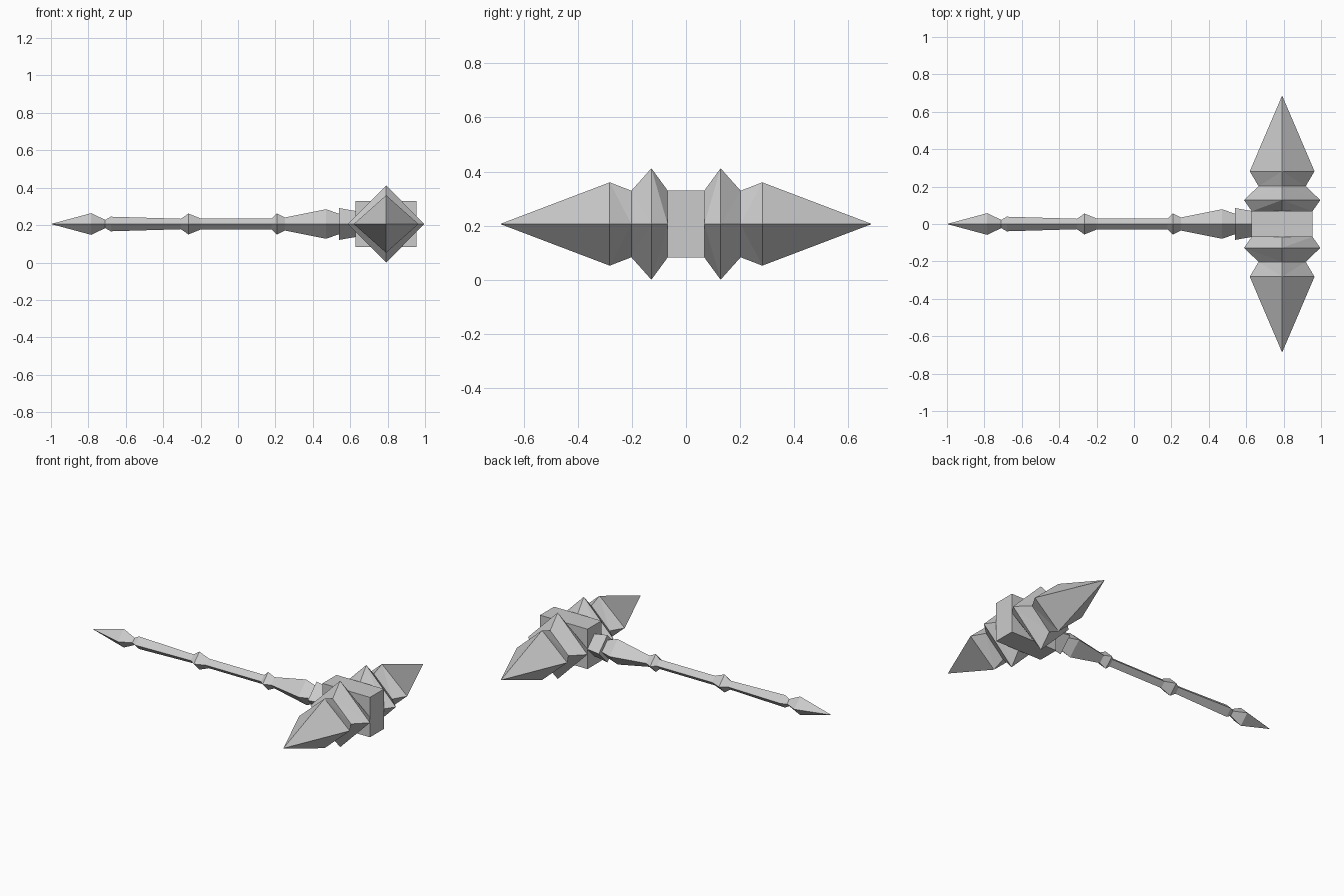
import bpy
import bmesh
from mathutils import Vector

cube = bpy.data.objects.get("Cube")
if cube:
    bpy.data.objects.remove(cube, do_unlink=True)

AXIS_Z = 0.206   # height of the handle axis
HEAD_X = 0.792   # centre of the head along the handle

# One plain stone-grey material
grey = bpy.data.materials.new("light_grey")
grey.use_nodes = True
colour = (0.6, 0.6, 0.6, 1)
grey.diffuse_color = colour
grey.node_tree.nodes["Principled BSDF"].inputs["Base Color"].default_value = colour


def finish(name, bm, location):
    """Turn a bmesh into a flat-shaded object."""
    bmesh.ops.recalc_face_normals(bm, faces=bm.faces)
    mesh = bpy.data.meshes.new(name)
    bm.to_mesh(mesh)
    bm.free()
    mesh.materials.append(grey)
    obj = bpy.data.objects.new(name, mesh)
    obj.location = location
    bpy.context.collection.objects.link(obj)
    return obj


def diamond_loft(name, profile, along, side, location):
    """Loft diamond sections (distance, half width, half height) along an axis."""
    bm = bmesh.new()
    along, side, up = Vector(along), Vector(side), Vector((0, 0, 1))
    rings = []
    for t, w, h in profile:
        if w == 0:
            rings.append([bm.verts.new(along * t)] * 4)
        else:
            rings.append([bm.verts.new(along * t + d)
                          for d in (side * w, up * h, -side * w, -up * h)])
    for a, b in zip(rings, rings[1:]):
        for k in range(4):
            n = (k + 1) % 4
            # diagonal runs from a side corner to a top or bottom corner
            if k % 2 == 0:
                tris = ((a[k], a[n], b[n]), (a[k], b[n], b[k]))
            else:
                tris = ((a[k], a[n], b[k]), (a[n], b[n], b[k]))
            for tri in tris:
                if len(set(tri)) == 3:
                    bm.faces.new(tri)
    for ring in (rings[0], rings[-1]):
        if len(set(ring)) == 4:
            bm.faces.new(ring)
    # merge flat triangle pairs back into quads
    bmesh.ops.dissolve_limit(bm, angle_limit=0.01, verts=bm.verts, edges=bm.edges)
    return finish(name, bm, location)


# Handle: pointed pommel, grip, two rings and flared neck
handle = [(-1, 0), (-0.785, 0.058), (-0.71, 0.022), (-0.68, 0.039),
          (-0.305, 0.028), (-0.265, 0.056), (-0.2, 0.03), (0.18, 0.03),
          (0.208, 0.056), (0.25, 0.035), (0.47, 0.079), (0.56, 0.048)]
diamond_loft("handle", [(x, r, r) for x, r in handle],
             (1, 0, 0), (0, 1, 0), (0, 0, AXIS_Z))

# Collar where the handle enters the head
diamond_loft("collar", [(0.54, 0.085, 0.085), (0.65, 0.066, 0.066)],
             (1, 0, 0), (0, 1, 0), (0, 0, AXIS_Z))

# Central block of the head
bm = bmesh.new()
bmesh.ops.create_cube(bm, size=1)
bmesh.ops.scale(bm, vec=(0.326, 0.137, 0.248), verts=bm.verts)
finish("head_block", bm, (HEAD_X, 0, AXIS_Z))

# Two mirrored spikes, each with a flared ring at its base
spike = [(0.068, 0.162, 0.124), (0.128, 0.204, 0.206), (0.202, 0.126, 0.123),
         (0.282, 0.173, 0.154), (0.687, 0, 0)]
for name, sign in (("front_spike", -1), ("back_spike", 1)):
    diamond_loft(name, spike, (0, sign, 0), (1, 0, 0), (HEAD_X, 0, AXIS_Z))
